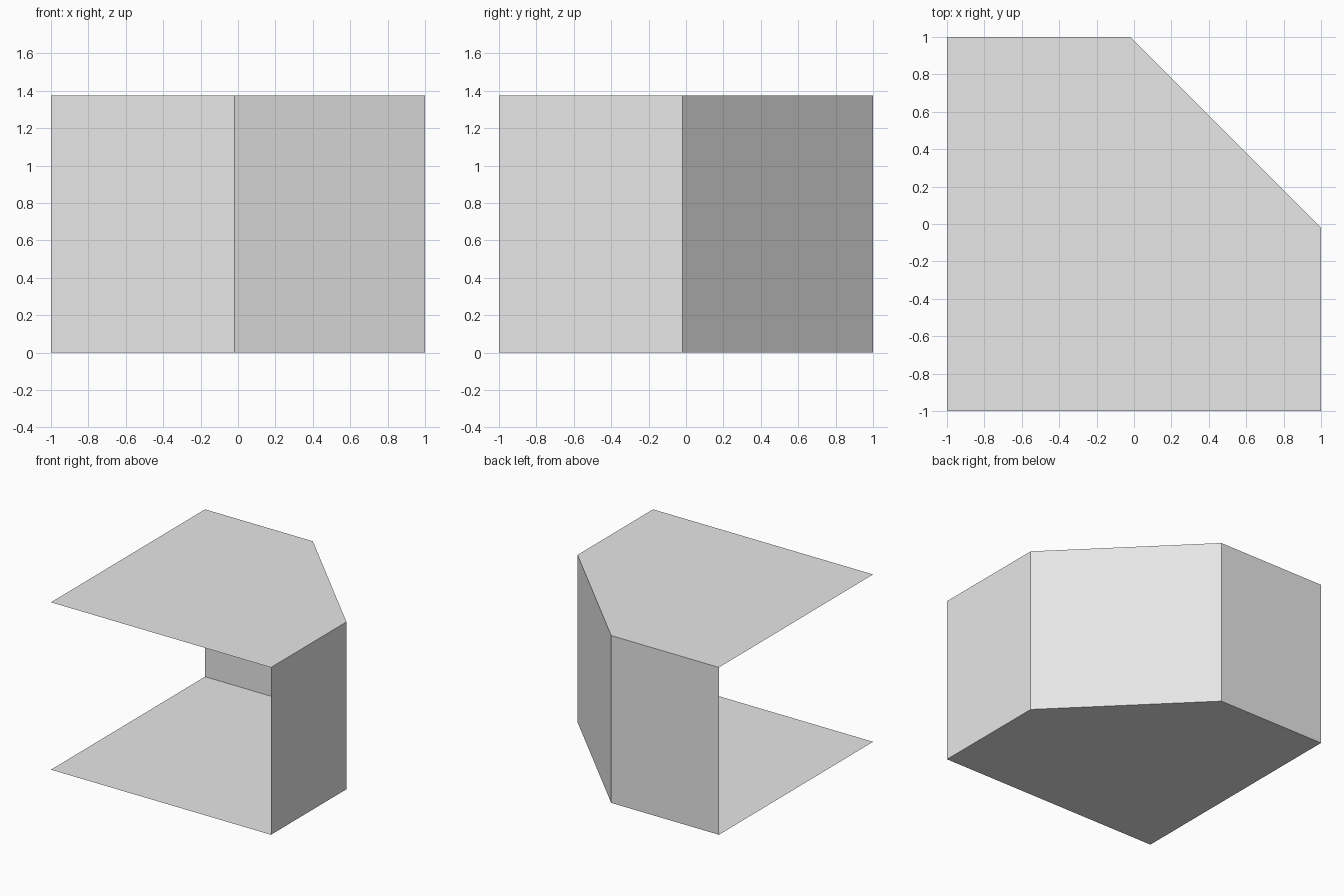
import bpy
import bmesh

cube = bpy.data.objects.get("Cube")
if cube:
    bpy.data.objects.remove(cube, do_unlink=True)

HEIGHT = 1.375
CUT = -0.02

# Plain grey shared by every panel
grey = bpy.data.materials.new("light_grey")
grey.use_nodes = True
colour = (0.8, 0.8, 0.8, 1)
grey.diffuse_color = colour
grey.node_tree.nodes["Principled BSDF"].inputs["Base Color"].default_value = colour


def add_panels(name, polygons):
    """Make one object from flat polygons, welding shared corners."""
    bm = bmesh.new()
    for points in polygons:
        bm.faces.new([bm.verts.new(p) for p in points])
    bmesh.ops.remove_doubles(bm, verts=bm.verts, dist=0.0001)
    mesh = bpy.data.meshes.new(name)
    bm.to_mesh(mesh)
    bm.free()
    mesh.materials.append(grey)
    obj = bpy.data.objects.new(name, mesh)
    bpy.context.collection.objects.link(obj)
    return obj


# Square plan with one corner cut off, counter-clockwise from above
plan = [(-1, -1), (1, -1), (1, CUT), (CUT, 1), (-1, 1)]

# Floor faces down, roof faces up
add_panels("floor", [[(x, y, 0) for x, y in reversed(plan)]])
add_panels("roof", [[(x, y, HEIGHT) for x, y in plan]])

# Walls on the side, cut corner and back; the other two sides stay open
run = plan[1:]
add_panels("walls", [
    [(*a, 0), (*b, 0), (*b, HEIGHT), (*a, HEIGHT)]
    for a, b in zip(run, run[1:])
])
